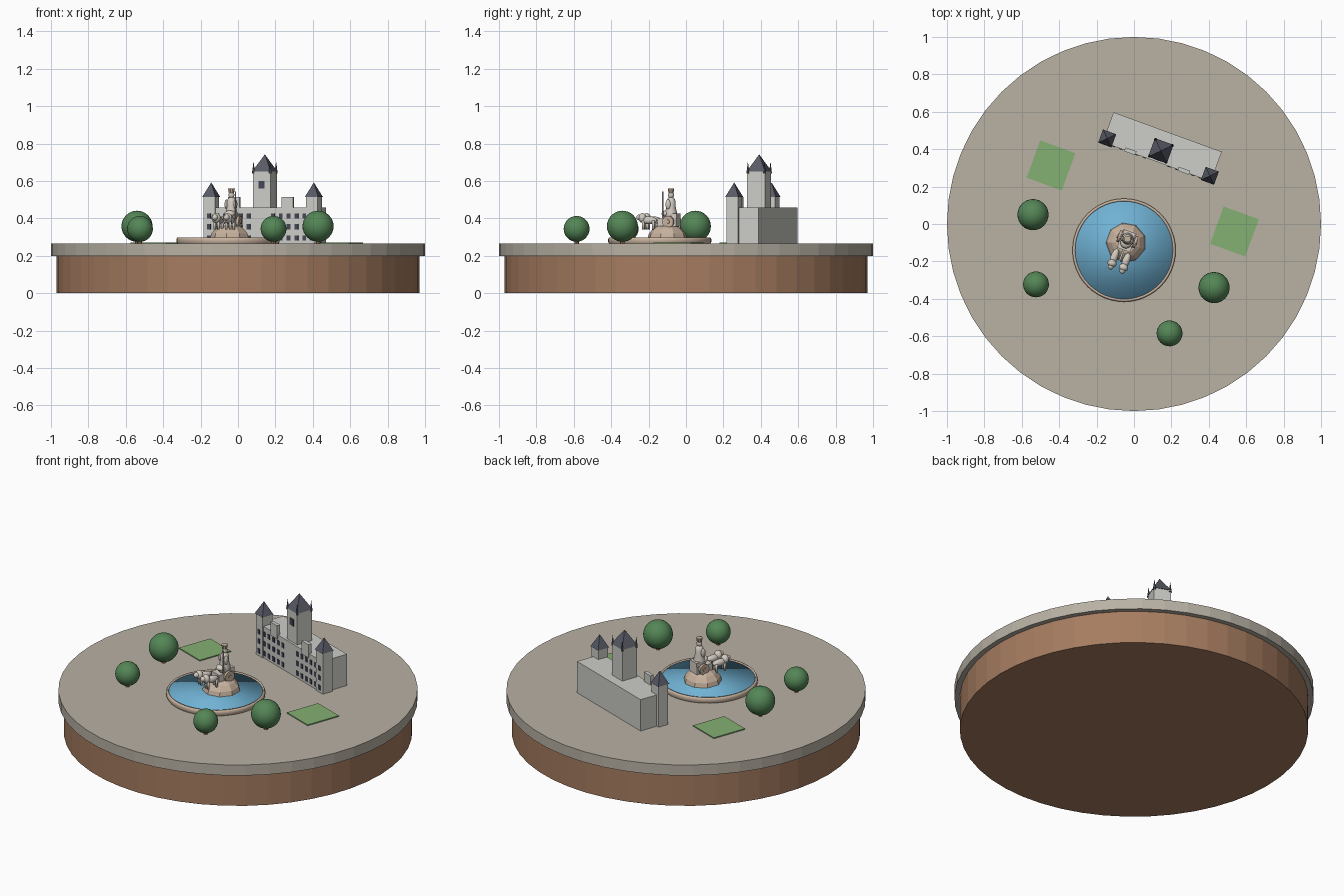
import bpy, bmesh, math
from mathutils import Matrix, Vector

cube = bpy.data.objects.get("Cube")
if cube:
    bpy.data.objects.remove(cube, do_unlink=True)


def material(name, r, g, b):
    """Make a flat material from 0-255 display values."""
    col = [((c / 255 + 0.055) / 1.055) ** 2.4 for c in (r, g, b)] + [1]
    m = bpy.data.materials.new(name)
    m.use_nodes = True
    m.diffuse_color = col
    bsdf = m.node_tree.nodes["Principled BSDF"]
    bsdf.inputs["Base Color"].default_value = col
    bsdf.inputs["Roughness"].default_value = 0.8
    return m


PAVING = material("paving", 184, 177, 164)
EARTH = material("earth", 166, 124, 96)
FOLIAGE = material("foliage", 84, 134, 86)
LAWN = material("lawn", 133, 176, 115)
WATER = material("water", 112, 178, 212)
SLATE = material("slate", 88, 90, 101)
WALL = material("wall", 205, 205, 200)
GLASS = material("window", 68, 72, 86)
MARBLE = material("marble", 212, 204, 194)
ROCK = material("rock", 200, 178, 158)

TURN = Matrix.Rotation(math.radians(-20), 4, 'Z')
HERE = Matrix()


def finish(name, bm, mat, place=HERE, smooth=False):
    bmesh.ops.recalc_face_normals(bm, faces=bm.faces)
    me = bpy.data.meshes.new(name)
    for f in bm.faces:
        f.smooth = smooth
    bm.to_mesh(me)
    bm.free()
    me.materials.append(mat)
    ob = bpy.data.objects.new(name, me)
    bpy.context.collection.objects.link(ob)
    ob.matrix_world = place
    return ob


def add_box(bm, centre, size):
    m = Matrix.Translation(centre) @ Matrix.Diagonal((*size, 1))
    bmesh.ops.create_cube(bm, size=1, matrix=m)


def add_cone(bm, x, y, z0, z1, r0, r1=0, n=4):
    # square ones are lined up with the axes
    m = Matrix.Translation((x, y, (z0 + z1) / 2))
    if n == 4:
        m = m @ Matrix.Rotation(math.pi / 4, 4, 'Z')
    bmesh.ops.create_cone(bm, cap_ends=True, segments=n, radius1=r0, radius2=r1,
                          depth=z1 - z0, matrix=m)


def add_ball(bm, centre, size, u=16, v=10):
    m = Matrix.Translation(centre) @ Matrix.Diagonal((*size, 1))
    bmesh.ops.create_uvsphere(bm, u_segments=u, v_segments=v, radius=1, matrix=m)


def lathe(name, profile, mat, n, place=HERE, smooth=False):
    bm = bmesh.new()
    vs = [bm.verts.new((r, 0, z)) for r, z in profile]
    edges = [bm.edges.new(p) for p in zip(vs, vs[1:])]
    bmesh.ops.spin(bm, geom=vs + edges, cent=(0, 0, 0), axis=(0, 0, 1),
                   angle=2 * math.pi, steps=n)
    bmesh.ops.remove_doubles(bm, verts=bm.verts, dist=1e-5)
    return finish(name, bm, mat, place, smooth)


# Round base and paved top
for name, mat, r, z0, z1 in (("earth_base", EARTH, 0.97, 0, 0.2),
                             ("paved_top", PAVING, 1.0, 0.2, 0.265)):
    bm = bmesh.new()
    add_cone(bm, 0, 0, z0, z1, r, r, 48)
    finish(name, bm, mat)

# Lawns
for i, (x, y) in enumerate(((-0.444, 0.313), (0.537, -0.04))):
    bm = bmesh.new()
    add_box(bm, (0, 0, 0.267), (0.2, 0.212, 0.008))
    finish(f"lawn_{i + 1}", bm, LAWN, Matrix.Translation((x, y, 0)) @ TURN)

# Trees: round crowns on short trunks
TREES = ((-0.54, 0.05, 0.083), (-0.524, -0.323, 0.069),
         (0.428, -0.34, 0.083), (0.19, -0.585, 0.069))
for i, (x, y, r) in enumerate(TREES):
    bm = bmesh.new()
    add_ball(bm, (x, y, 0.275 + r), (r, r, r), 32, 16)
    finish(f"tree_crown_{i + 1}", bm, FOLIAGE, smooth=True)
    bm = bmesh.new()
    add_cone(bm, x, y, 0.26, 0.3, 0.012, 0.012, 8)
    finish(f"tree_trunk_{i + 1}", bm, EARTH)

# Pool with rounded rim
POOL = Matrix.Translation((-0.053, -0.14, 0))
lathe("pool_rim", [(0.27, 0.263), (0.276, 0.275), (0.276, 0.289), (0.271, 0.299),
                   (0.264, 0.299), (0.26, 0.29), (0.26, 0.263)], ROCK, 48, POOL, True)
bm = bmesh.new()
add_cone(bm, 0, 0, 0.265, 0.293, 0.264, 0.264, 48)
finish("pool_water", bm, WATER, POOL, True)

# Rock pedestal
lathe("rock_pedestal", [(0.108, 0.29), (0.1, 0.318), (0.078, 0.345), (0.055, 0.36),
                        (0, 0.36)], ROCK, 9, Matrix.Translation((-0.043, -0.1, 0)) @ TURN)

# Chariot with seat and wheels
STATUE = Matrix.Translation((-0.035, -0.08, 0)) @ TURN
bm = bmesh.new()
add_box(bm, (0, -0.01, 0.378), (0.074, 0.105, 0.045))
add_box(bm, (0, 0.03, 0.4), (0.066, 0.026, 0.05))
add_box(bm, (0, -0.075, 0.375), (0.01, 0.1, 0.01))
finish("chariot", bm, MARBLE, STATUE)
bm = bmesh.new()
for s in (-1, 1):
    for r, w in ((0.032, 0.014), (0.011, 0.024)):
        m = Matrix.Translation((s * 0.045, 0, 0.382)) @ Matrix.Rotation(math.pi / 2, 4, 'Y')
        bmesh.ops.create_cone(bm, cap_ends=True, segments=16, radius1=r, radius2=r,
                              depth=w, matrix=m)
finish("chariot_wheels", bm, ROCK, STATUE)

# Crowned figure with staff
lathe("figure_robe", [(0, 0.395), (0.035, 0.395), (0.032, 0.43), (0.024, 0.465),
                      (0.025, 0.49), (0.018, 0.507), (0.008, 0.515), (0, 0.515)],
      MARBLE, 16, STATUE, True)
bm = bmesh.new()
add_ball(bm, (0, 0, 0.525), (0.016, 0.016, 0.019))
add_ball(bm, (0, -0.022, 0.425), (0.03, 0.03, 0.018))
for s in (-1, 1):
    add_ball(bm, (s * 0.026, -0.008, 0.475), (0.009, 0.014, 0.026))
finish("figure_head_and_arms", bm, MARBLE, STATUE, True)
bm = bmesh.new()
add_cone(bm, 0, 0, 0.536, 0.56, 0.014, 0.018, 10)
finish("figure_crown", bm, ROCK, STATUE)
bm = bmesh.new()
add_cone(bm, 0.036, -0.035, 0.4, 0.545, 0.004, 0.004, 8)
finish("figure_staff", bm, MARBLE, STATUE)

# Pair of lions
for side, s in (("right", -1), ("left", 1)):
    x = s * 0.033
    bm = bmesh.new()
    add_ball(bm, (x, -0.115, 0.39), (0.02, 0.048, 0.021))
    add_ball(bm, (x, -0.15, 0.402), (0.025, 0.021, 0.026))
    add_ball(bm, (x, -0.168, 0.405), (0.016, 0.017, 0.016))
    for dx in (-0.011, 0.011):
        for y in (-0.142, -0.085):
            add_cone(bm, x + dx, y, 0.34, 0.39, 0.007, 0.008, 8)
    finish(f"{side}_lion", bm, MARBLE, STATUE, True)

# Palace main block, gables and towers
PALACE = Matrix.Translation((0.151, 0.412, 0)) @ TURN
FRONT = -0.085
TOWER_X, TOWER_Y = 0.292, -0.058
KEEP_Y = -0.022
bm = bmesh.new()
add_box(bm, (0, 0, 0.36), (0.616, 0.17, 0.195))
finish("palace_block", bm, WALL, PALACE)
bm = bmesh.new()
for s in (-1, 1):
    add_box(bm, (s * 0.152, -0.08, 0.475), (0.064, 0.022, 0.08))
finish("palace_gables", bm, WALL, PALACE)
bm = bmesh.new()
add_box(bm, (0, KEEP_Y, 0.46), (0.1, 0.1, 0.39))
for s in (-1, 1):
    add_box(bm, (s * TOWER_X, TOWER_Y, 0.39), (0.066, 0.066, 0.255))
finish("palace_towers", bm, WALL, PALACE)

# Slate roofs and corner pinnacles
bm = bmesh.new()
add_cone(bm, 0, KEEP_Y, 0.65, 0.742, 0.075)
for s in (-1, 1):
    add_cone(bm, s * TOWER_X, TOWER_Y, 0.515, 0.592, 0.053)
    for t in (-1, 1):
        add_cone(bm, s * 0.047, KEEP_Y + t * 0.047, 0.64, 0.705, 0.009, 0, 6)
finish("tower_roofs", bm, SLATE, PALACE)

# Windows in three rows, and one high in the central tower
bm = bmesh.new()
for s in (-1, 1):
    for i in range(6):
        x = 0.07 + i * 0.0445
        y = TOWER_Y - 0.033 if i == 5 else FRONT
        for z in (0.295, 0.355, 0.413):
            add_box(bm, (s * x, y, z), (0.02, 0.008, 0.028))
add_box(bm, (0, KEEP_Y - 0.05, 0.58), (0.034, 0.008, 0.042))
finish("palace_windows", bm, GLASS, PALACE)
